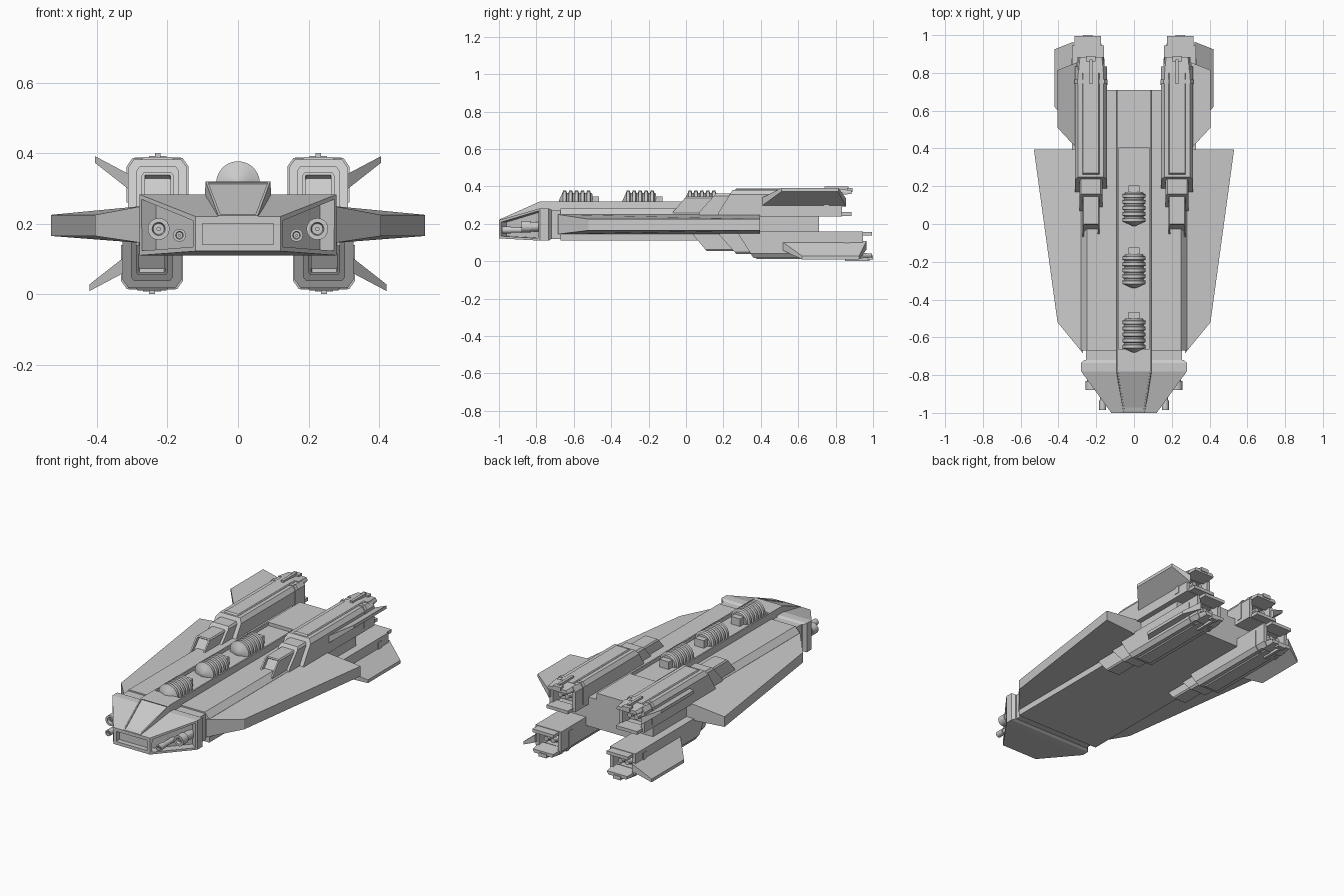
import bpy, bmesh, math
from mathutils import Vector

if "Cube" in bpy.data.objects:
    bpy.data.objects.remove(bpy.data.objects["Cube"])

grey = bpy.data.materials.new("hull_grey")
grey.diffuse_color = (0.6, 0.6, 0.6, 1)
grey.use_nodes = True
grey.node_tree.nodes["Principled BSDF"].inputs["Base Color"].default_value = grey.diffuse_color


def same(p):
    return p


def finish(name, bm, smooth=False):
    bmesh.ops.recalc_face_normals(bm, faces=bm.faces)
    me = bpy.data.meshes.new(name)
    bm.to_mesh(me)
    bm.free()
    me.materials.append(grey)
    if smooth:
        for p in me.polygons:
            p.use_smooth = True
        me.set_sharp_from_angle(angle=math.radians(30))
    ob = bpy.data.objects.new(name, me)
    bpy.context.collection.objects.link(ob)
    return ob


def skin(rings, T=same):
    """Closed loft through rings of 3D points."""
    bm = bmesh.new()
    vs = [[bm.verts.new(T(p)) for p in r] for r in rings]
    n = len(rings[0])
    for a, b in zip(vs, vs[1:]):
        for i in range(n):
            j = (i + 1) % n
            bm.faces.new((a[i], a[j], b[j], b[i]))
    bm.faces.new(vs[0])
    bm.faces.new(vs[-1])
    bmesh.ops.recalc_face_normals(bm, faces=bm.faces)
    return bm


def sym(y, half):
    """Symmetric ring at y from right-half (x, z) points, bottom to top."""
    return [(x, y, z) for x, z in half] + [(-x, y, z) for x, z in reversed(half)]


def box(name, x0, x1, y0, y1, z0, z1, T=same):
    r = [[(x0, y, z0), (x1, y, z0), (x1, y, z1), (x0, y, z1)] for y in (y0, y1)]
    return finish(name, skin(r, T))


def recess(bm, test, rim, depth):
    """Inset the faces that pass the test, then sink them."""
    for f in [f for f in bm.faces if test(f)]:
        f.normal_update()
        n = f.normal.copy()
        bmesh.ops.inset_individual(bm, faces=[f], thickness=rim)
        g = bmesh.ops.extrude_discrete_faces(bm, faces=[f])["faces"][0]
        bmesh.ops.translate(bm, verts=g.verts, vec=-n * depth)


def revolve(name, prof, x, y, z, seg=24, T=same):
    """Turn (radius, y) points around an axis parallel to y."""
    rings = [[(x + r * math.cos(2 * math.pi * i / seg), y + d,
               z + r * math.sin(2 * math.pi * i / seg)) for i in range(seg)] for r, d in prof]
    return finish(name, skin(rings, T), True)


# Main hull
hull = [(.28, .11), (.28, .25), (.25, .283)]
finish("hull", skin([sym(-.67, hull), sym(.71, hull)]))
box("neck", -.255, .255, -.74, -.66, .12, .275)

# Raised spine with a sunken tray for the domes
sp = [(.095, .26), (.09, .32)]
bm = skin([sym(y, sp) for y in (-.78, -.67, .41, .71)])
recess(bm, lambda f: f.normal.z > .9 and -.3 < f.calc_center_median().y < 0, .012, .02)
finish("spine", bm)

# Head with slot in the nose and gun bays in the cheeks
head = [(.28, .11), (.28, .283)]
bm = skin([sym(-1, [(.12, .122), (.12, .22)]), sym(-.78, head), sym(-.735, head),
           sym(-.72, [(.262, .118), (.262, .275)])])
recess(bm, lambda f: f.normal.y < -.95, .027, .03)
recess(bm, lambda f: abs(f.normal.x) > .6 and -.8 < f.normal.y < -.3, .018, .05)
finish("head", bm)

# Cockpit wedge with recessed windshield
bm = skin([sym(-.998, [(.06, .2), (.056, .223)]), sym(-.78, [(.098, .2), (.092, .32)])])
recess(bm, lambda f: f.normal.z > .8, .01, .006)
finish("cockpit", bm)

# Ribbed domes along the spine
prof = [(.008, -.095), (.03, -.085), (.046, -.078)]
for i in range(5):
    c = -.064 + i * .032
    prof += [(.05, c - .012), (.062, c - .008), (.062, c + .008), (.05, c + .012)]
prof += [(.045, .085)]
for k, y in enumerate((-.585, -.245, .085)):
    revolve(f"dome_{k}", prof, 0, y, .315)
    box(f"dome_mount_{k}", -.03, .03, y + .08, y + .12, .295, .345)

for s, side in ((1, "right"), (-1, "left")):
    # Wings
    plan = [(.27, -.685, .25, .145), (.405, -.52, .225, .165),
            (.53, .395, .225, .165), (.27, .395, .25, .145)]
    finish(f"wing_{side}", skin([[(s * x, y, b) for x, y, t, b in plan],
                                 [(s * x, y, t) for x, y, t, b in plan]]))

    # Nose guns with hollow muzzles
    for nm, x, z, r, y in (("big_gun", .225, .185, .031, -.88), ("small_gun", .166, .167, .018, -.985)):
        revolve(f"{nm}_{side}", [(r * .8, -.76), (r * .8, y + .05), (r, y + .05), (r, y),
                                 (r * .6, y), (r * .5, y + .02), (r * .2, y + .02), (r * .2, y + .005)],
                s * x, 0, z, 20)

    # Nacelles: the lower pair is the upper pair flipped and moved back
    for up, level in ((True, "upper"), (False, "lower")):
        def T(p, s=s, up=up):
            x, y, z = p
            return Vector((s * (x + (.228 if up else .244)), y + (0 if up else .11), z if up else .4 - z))

        tag = f"{level}_{side}"

        def wedge(w, z0, z1, y0, y1, end, cut, low=.24):
            # sloped-front block with chamfered upper edges
            def ring(ya, yb):
                prof = [(w, low), (w, z0), (w, z1 - cut), (w - cut * .7, z1)]
                return [(x, ya + (yb - ya) * max(0, (z - z0) / (z1 - z0)), z)
                        for x, _, z in sym(0, prof)]
            return [ring(y0, y1), ring(end, end)]

        bm = skin(wedge(.045, .262, .345, -.07, 0, .3, .008), T)
        recess(bm, lambda f: f.normal.y < -.5 and abs(f.normal.z) > .2 and f.calc_area() > .003, .009, .02)
        finish(f"intake_{tag}", bm)
        finish(f"collar_{tag}", skin(wedge(.06, .262, .362, .07, .16, .34, .012), T))
        bm = skin(wedge(.084, .255, .382, .17, .25, .835, .024), T)
        recess(bm, lambda f: f.normal.y > .9, .022, .09)
        finish(f"nacelle_{tag}", bm)
        finish(f"nacelle_ridge_{tag}", skin(wedge(.045, .36, .389, .235, .27, .8, .006, .35), T))
        finish(f"nacelle_band_{tag}", skin(wedge(.088, .27, .386, .735, .745, .765, .024, .26), T))

        # Nozzle lips, tabs and burners
        finish(f"nozzle_lip_top_{tag}", skin(
            [sym(.8, [(.076, .352), (.076, .37), (.066, .387)]),
             sym(.885, [(.066, .36), (.066, .368), (.058, .38)])], T))
        box(f"nozzle_lip_base_{tag}", -.07, .07, .8, .885, .243, .262, T)
        box(f"nozzle_tab_{tag}", -.008, .008, .74, .87, .37, .4, T)
        box(f"nozzle_tab_end_{tag}", -.025, .025, .86, .89, .37, .392, T)
        for k, x in enumerate((-.022, .022)):
            revolve(f"burner_{k}_{tag}", [(.02, .74), (.02, .79), (.014, .8), (.014, .825)],
                    x, 0, .312, 12, T)

        # Tail fin
        fin = [(.075, .40, .337, .292), (.177, .51, .391, .372),
               (.177, .815, .391, .372), (.075, .855, .337, .292)]
        finish(f"fin_{tag}", skin([[(x, y, b) for x, y, t, b in fin],
                                   [(x, y, t) for x, y, t, b in fin]], T))
